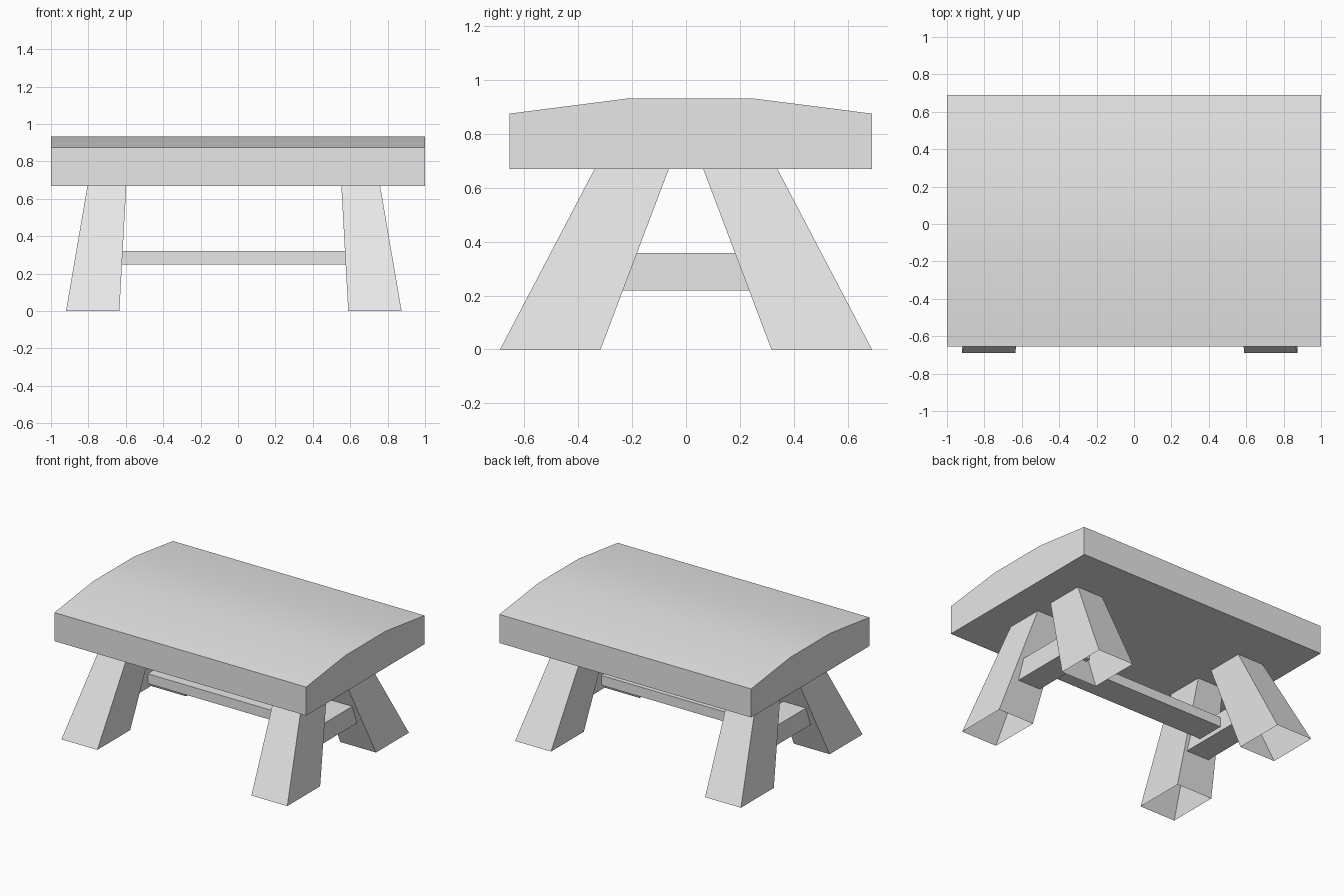
import bpy, bmesh, math

cube = bpy.data.objects.get("Cube")
if cube:
    bpy.data.objects.remove(cube, do_unlink=True)

GREY = (0.8, 0.8, 0.8, 1.0)
mat = bpy.data.materials.new("plain_grey")
mat.use_nodes = True
mat.diffuse_color = GREY
mat.node_tree.nodes["Principled BSDF"].inputs["Base Color"].default_value = GREY

LEG_TOP = 0.672
MID_X = -0.0225  # the frame sits slightly off centre under the top


def loft(name, rings, cap_start=True, cap_end=True):
    """Join matching rings of points with quads and cap the ends."""
    bm = bmesh.new()
    loops = [[bm.verts.new(p) for p in ring] for ring in rings]
    for a, b in zip(loops, loops[1:]):
        n = len(a)
        for i in range(n):
            j = (i + 1) % n
            bm.faces.new((a[i], a[j], b[j], b[i]))
    if cap_start:
        bm.faces.new(loops[0][::-1])
    if cap_end:
        bm.faces.new(loops[-1])
    bmesh.ops.recalc_face_normals(bm, faces=bm.faces)
    mesh = bpy.data.meshes.new(name)
    bm.to_mesh(mesh)
    bm.free()
    mesh.materials.append(mat)
    obj = bpy.data.objects.new(name, mesh)
    bpy.context.collection.objects.link(obj)
    return obj


def rect(x0, x1, y0, y1, z):
    return [(x0, y0, z), (x1, y0, z), (x1, y1, z), (x0, y1, z)]


def box(name, x, y, z):
    return loft(name, [rect(*x, *y, z[0]), rect(*x, *y, z[1])])


# Thick top with a gently arched upper side
profile = [(-0.655, 0.67), (0.69, 0.67), (0.69, 0.875),
           (0.245, 0.932), (-0.21, 0.932), (-0.655, 0.875)]
top = loft("table_top", [[(x, y, z) for y, z in profile] for x in (-1, 1)])
bpy.ops.object.select_all(action='DESELECT')
top.select_set(True)
bpy.context.view_layer.objects.active = top
bpy.ops.object.shade_smooth_by_angle(angle=math.radians(30))

for side, sx in (("left", 1), ("right", -1)):
    def across(inner, outer):
        return MID_X + sx * inner, MID_X + sx * outer

    # Splayed, tapering hollow legs, open underneath
    for end, sy in (("front", -1), ("back", 1)):
        foot = rect(*across(0.612, 0.897), sy * 0.317, sy * 0.69, 0)
        head = rect(*across(0.575, 0.782), sy * 0.063, sy * 0.338, LEG_TOP)
        loft(f"{end}_{side}_leg", [foot, head], cap_start=False)

    # Cross rail joining the front and back legs
    box(f"{side}_cross_rail", across(0.622, 0.803), (-0.27, 0.27), (0.218, 0.358))

# Long stretcher between the cross rails
box("long_stretcher", (MID_X - 0.623, MID_X + 0.623), (-0.103, 0.103), (0.25, 0.32))
